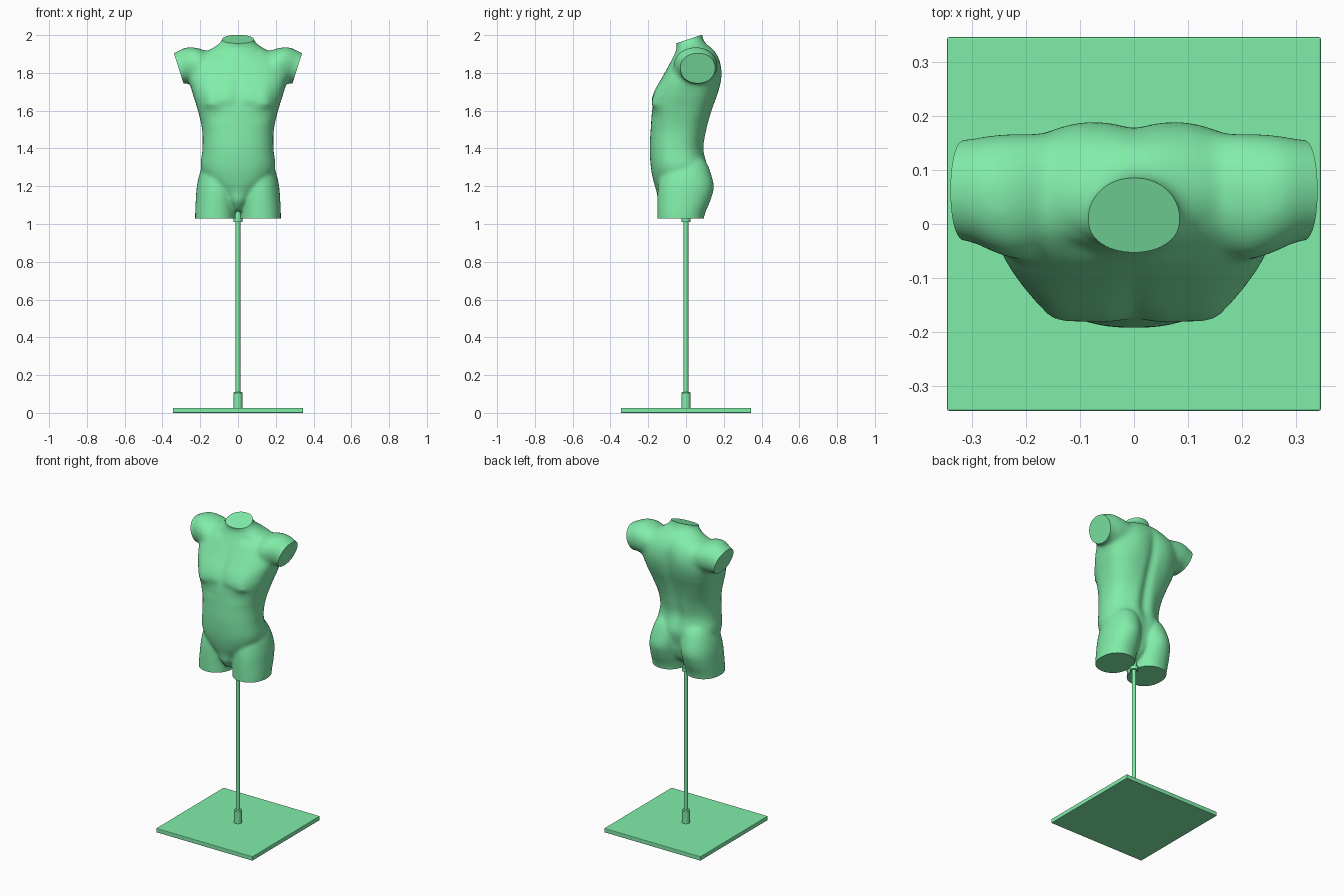
import bpy, bmesh, math
from mathutils import Vector

if "Cube" in bpy.data.objects:
    bpy.data.objects.remove(bpy.data.objects["Cube"])


def refine(rows, k=6):
    """Catmull-Rom interpolation of table rows."""
    out = []
    for i in range(len(rows) - 1):
        p0, p1, p2 = rows[max(i - 1, 0)], rows[i], rows[i + 1]
        p3 = rows[min(i + 2, len(rows) - 1)]
        for j in range(k):
            t = j / k
            out.append([0.5 * (2 * b + (c - a) * t + (2 * a - 5 * b + 4 * c - d) * t * t
                               + (3 * b - a - 3 * c + d) * t ** 3)
                        for a, b, c, d in zip(p0, p1, p2, p3)])
    return out + [list(rows[-1])]


def ring(c, u, v, ru, front, back, n=2.0, count=64):
    """Super-ellipse with different depth towards -v and +v."""
    pts = []
    for i in range(count):
        a = 2 * math.pi * i / count
        cs, sn = math.cos(a), math.sin(a)
        x = math.copysign(abs(cs) ** (2 / n), cs) * ru
        y = math.copysign(abs(sn) ** (2 / n), sn) * (back if sn > 0 else front)
        pts.append(Vector(c) + Vector(u) * x + Vector(v) * y)
    return pts


def loft(bm, rings):
    loops = [[bm.verts.new(p) for p in r] for r in rings]
    n = len(loops[0])
    for a, b in zip(loops, loops[1:]):
        for i in range(n):
            bm.faces.new((a[i], a[(i + 1) % n], b[(i + 1) % n], b[i]))
    bm.faces.new(loops[0][::-1])
    bm.faces.new(loops[-1])


X, Y, Z = (1, 0, 0), (0, 1, 0), (0, 0, 1)
bm = bmesh.new()

# trunk: z, half width, front y, back y, squareness
trunk = [(1.07, .025, -.11, .03, 2), (1.11, .06, -.137, .07, 2), (1.16, .11, -.148, .09, 2.1),
         (1.22, .165, -.170, .10, 2.2), (1.30, .197, -.186, .113, 2.3), (1.40, .188, -.192, .09, 2.3),
         (1.50, .190, -.187, .108, 2.4), (1.60, .212, -.180, .137, 2.7), (1.70, .243, -.162, .17, 2.8),
         (1.78, .262, -.124, .184, 2.7), (1.85, .24, -.086, .182, 2.6), (1.90, .19, -.06, .163, 2.3),
         (1.935, .12, -.045, .135, 2), (1.95, .06, 0, .10, 2)]
loft(bm, [ring((0, (f + b) / 2, z), X, Y, w, (b - f) / 2, (b - f) / 2, n)
          for z, w, f, b, n in refine(trunk)])

# neck: z, centre y, half width, half depth
neck = [(1.84, .07, .24, .09), (1.89, .06, .20, .09), (1.92, .047, .155, .088), (1.945, .033, .115, .083),
        (1.97, .02, .088, .077), (2.0, .012, .081, .075), (2.05, .005, .08, .075)]
loft(bm, [ring((0, y, z), X, Y, w, d, d) for z, y, w, d in refine(neck)])

# legs: z, centre x, half width, front y, back y
leg = [(.98, .12, .106, -.152, .087), (1.05, .12, .107, -.152, .099), (1.12, .117, .107, -.152, .127),
       (1.19, .112, .107, -.149, .143), (1.26, .103, .102, -.138, .133),
       (1.33, .095, .083, -.115, .105), (1.37, .09, .05, -.07, .06)]
# shoulders: x, y, z, half depth, half height
arm = [(.06, .065, 1.82, .09, .08), (.14, .06, 1.83, .105, .088), (.20, .05, 1.837, .117, .10),
       (.25, .055, 1.836, .111, .102), (.30, .062, 1.83, .096, .087), (.37, .063, 1.805, .087, .077)]
for s in (-1, 1):
    loft(bm, [ring((s * cx, (f + b) / 2, z), X, Y, w, (b - f) / 2, (b - f) / 2, 2.15)
              for z, cx, w, f, b in refine(leg)])
    up = Vector((s * .25, 0, 1)).normalized()
    loft(bm, [ring((s * x, y, z), Y, up, d, h, h, 2.1) for x, y, z, d, h in refine(arm)])
bmesh.ops.recalc_face_normals(bm, faces=bm.faces)

# fuse the shells into one skin
mesh = bpy.data.meshes.new("torso")
bm.to_mesh(mesh)
bm.free()
torso = bpy.data.objects.new("torso", mesh)
bpy.context.collection.objects.link(torso)
mod = torso.modifiers.new("fuse", 'REMESH')
mod.mode = 'VOXEL'
mod.voxel_size = .007
fused = bpy.data.meshes.new_from_object(torso.evaluated_get(bpy.context.evaluated_depsgraph_get()))
torso.modifiers.clear()
torso.data = fused
bm = bmesh.new()
bm.from_mesh(fused)
axes = dict(use_axis_x=True, use_axis_y=True, use_axis_z=True)
for _ in range(8):
    bmesh.ops.smooth_vert(bm, verts=bm.verts, factor=.5, **axes)
for _ in range(16):  # softer blend around the shoulders
    bmesh.ops.smooth_vert(bm, verts=[v for v in bm.verts if 1.68 < v.co.z < 1.96], factor=.5, **axes)
bm.normal_update()

# muscle relief: side (-1 front, 1 back), |x|, z, x spread, spread below, spread above, outward height
relief = [(-1, .145, 1.64, .05, .03, .09, .020),      # outer chest
          (-1, .06, 1.66, .05, .03, .08, .010),       # inner chest
          (-1, .12, 1.565, .08, .03, .035, -.004),    # under chest
          (-1, 0, 1.72, .022, .07, .10, -.005),       # breastbone
          (-1, .155, 1.635, .012, .012, .012, .003),  # nipple
          (-1, .10, 1.90, .04, .025, .02, -.008),     # hollow above collarbone
          (-1, 0, 1.135, .045, .04, .05, .008),       # groin
          (1, 0, 1.60, .03, .28, .25, -.015),         # spine
          (1, .10, 1.78, .06, .10, .08, .007),        # shoulder blade
          (1, .06, 1.42, .035, .10, .10, .006),       # lower back
          (1, .105, 1.19, .06, .05, .06, .004)]       # buttock
moves = []
for v in bm.verts:
    d = 0
    for side, cx, cz, sx, lo, hi, h in relief:
        w = max(0, side * v.normal.y) ** .7
        dz = v.co.z - cz
        d += side * h * w * math.exp(-((abs(v.co.x) - cx) / sx) ** 2 - (dz / (lo if dz < 0 else hi)) ** 2)
    moves.append(d)
for v, d in zip(bm.verts, moves):
    v.co.y += d
for _ in range(2):
    bmesh.ops.smooth_vert(bm, verts=bm.verts, factor=.5, **axes)

# flat cuts at neck, arms and thighs: point, normal, smallest |x|, z range
cuts = [((0, .08, 2.0), (0, -.33, 1), 0, 1.88, 3), ((0, 0, 1.03), (0, 0, -1), 0, 0, 1.2),
        ((.314, 0, 1.825), (.945, 0, -.30), .24, 1.6, 3), ((-.314, 0, 1.825), (-.945, 0, -.30), .24, 1.6, 3)]
for co, no, xmin, lo, hi in cuts:
    faces = [f for f in bm.faces if all(abs(v.co.x) >= xmin and lo <= v.co.z <= hi for v in f.verts)]
    geom = list({v for f in faces for v in f.verts}) + list({e for f in faces for e in f.edges}) + faces
    bmesh.ops.bisect_plane(bm, geom=geom, plane_co=co, plane_no=Vector(no).normalized(), clear_outer=True)
    bmesh.ops.holes_fill(bm, edges=[e for e in bm.edges if e.is_boundary], sides=0)
bmesh.ops.recalc_face_normals(bm, faces=bm.faces)
bm.to_mesh(fused)
bm.free()

green = bpy.data.materials.new("green")
green.diffuse_color = (.22, .85, .40, 1)
green.use_nodes = True
green.node_tree.nodes["Principled BSDF"].inputs["Base Color"].default_value = green.diffuse_color


def finish(ob):
    ob.data.materials.clear()
    ob.data.materials.append(green)
    bpy.ops.object.select_all(action='DESELECT')
    ob.select_set(True)
    bpy.context.view_layer.objects.active = ob
    bpy.ops.object.shade_smooth_by_angle(angle=math.radians(40))


def rod(name, z0, z1, r0, r1):
    bpy.ops.mesh.primitive_cone_add(vertices=32, radius1=r0, radius2=r1, depth=z1 - z0,
                                    location=(0, 0, (z0 + z1) / 2))
    bpy.context.object.name = name
    finish(bpy.context.object)


finish(torso)

# stand
rod("pole", .02, 1.03, .012, .012)
rod("base_collar", .024, .105, .024, .024)
rod("base_collar_rim", .105, .11, .024, .020)
rod("top_collar", 1.01, 1.035, .024, .024)
rod("top_spike", 1.035, 1.11, .018, .006)
bpy.ops.mesh.primitive_cube_add(size=1, location=(0, 0, .0135))
base = bpy.context.object
base.name = "base_plate"
base.scale = (.69, .69, .027)
bpy.ops.object.transform_apply(scale=True)
bev = base.modifiers.new("edge", 'BEVEL')
bev.width = .003
bev.segments = 2
base.data.materials.append(green)
